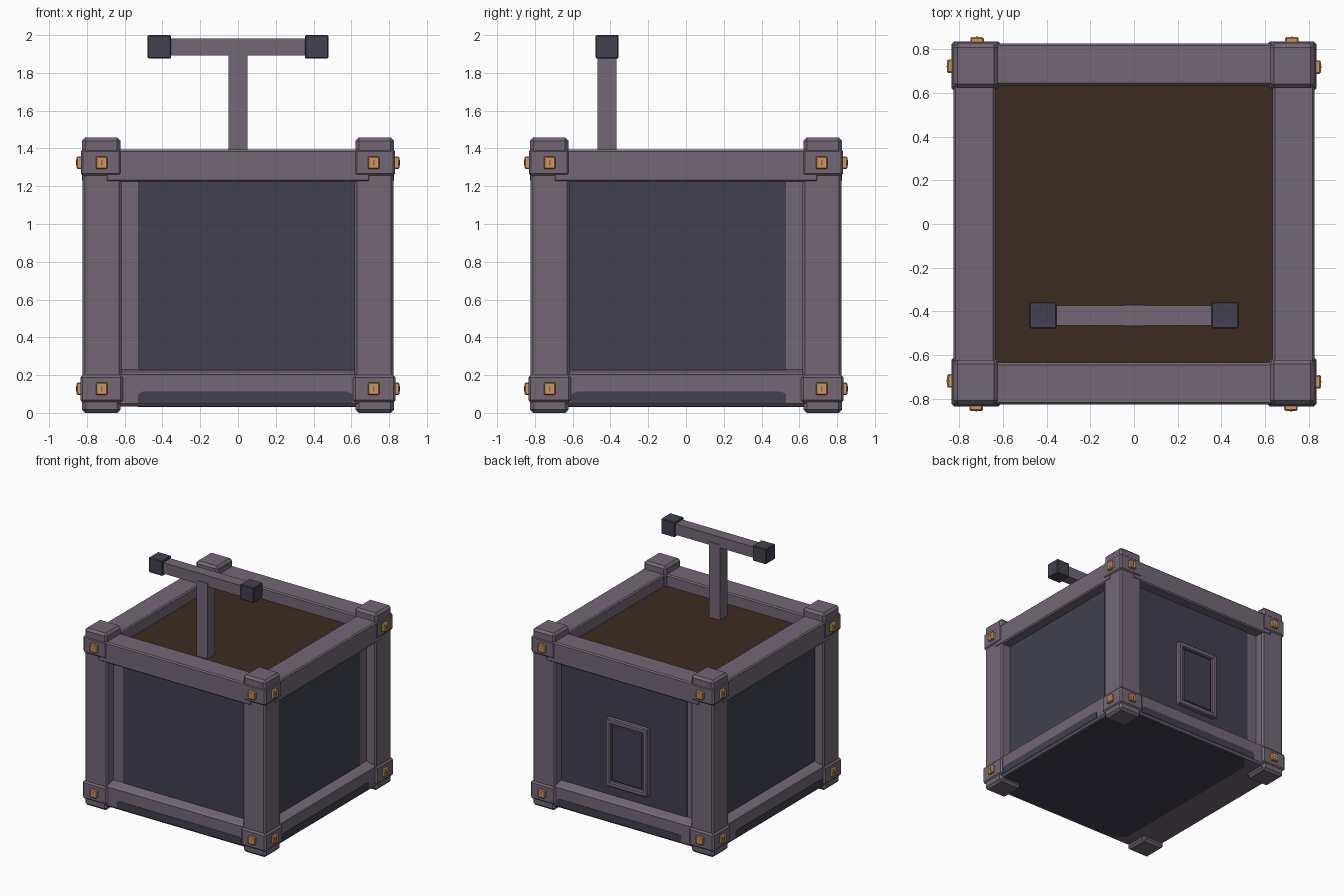
import bpy, bmesh
from math import pi
from mathutils import Matrix

if "Cube" in bpy.data.objects:
    bpy.data.objects.remove(bpy.data.objects["Cube"])


def mat(name, rgb):
    m = bpy.data.materials.new(name)
    m.diffuse_color = (*rgb, 1)
    m.use_nodes = True
    m.node_tree.nodes["Principled BSDF"].inputs["Base Color"].default_value = m.diffuse_color
    return m


PURPLE = mat("purple_metal", (0.172, 0.135, 0.18))
DARK = mat("dark_panel", (0.054, 0.053, 0.08))
BROWN = mat("brown_fill", (0.044, 0.025, 0.014))
GOLD = mat("brass_bolt", (0.6, 0.32, 0.11))
SLOT = mat("bolt_slot", (0.3, 0.14, 0.05))


def finish(bm, name, m, bevel=0.0, rot=0.0):
    bmesh.ops.recalc_face_normals(bm, faces=bm.faces)
    if bevel:
        bmesh.ops.bevel(bm, geom=bm.edges[:], offset=bevel, segments=1,
                        affect='EDGES', clamp_overlap=True)
    if rot:
        bmesh.ops.rotate(bm, verts=bm.verts, cent=(0, 0, 0),
                         matrix=Matrix.Rotation(rot, 3, 'Z'))
    me = bpy.data.meshes.new(name)
    bm.to_mesh(me)
    bm.free()
    me.materials.append(m)
    ob = bpy.data.objects.new(name, me)
    bpy.context.collection.objects.link(ob)
    return ob


def box(name, x, y, z, m, bevel=0.0, rot=0.0):
    """Box from (min, max) ranges, optionally turned about the z axis."""
    bm = bmesh.new()
    bmesh.ops.create_cube(bm, size=1)
    for v in bm.verts:
        v.co = [(r[0] + r[1]) / 2 + c * (r[1] - r[0]) for r, c in zip((x, y, z), v.co)]
    return finish(bm, name, m, bevel, rot)


def prism(name, pts, axis, lo, hi, m, rot=0.0):
    """Extrude a 2D outline along an axis: X uses (y, z), Y uses (x, z), Z uses (x, y)."""
    def place(p, t):
        return {'X': (t, p[0], p[1]), 'Y': (p[0], t, p[1]), 'Z': (p[0], p[1], t)}[axis]
    bm = bmesh.new()
    a = [bm.verts.new(place(p, lo)) for p in pts]
    b = [bm.verts.new(place(p, hi)) for p in pts]
    bm.faces.new(a)
    bm.faces.new(b)
    n = len(pts)
    for i in range(n):
        bm.faces.new((a[i], a[(i + 1) % n], b[(i + 1) % n], b[i]))
    return finish(bm, name, m, 0, rot)


# inner body and the brown filling on top
box("body_core", (-0.738, 0.738), (-0.738, 0.738), (0.04, 1.25), PURPLE)
box("brown_filling", (-0.66, 0.66), (-0.66, 0.66), (1.23, 1.3), BROWN)

# corner posts, blocks, caps and feet
for sx in (-1, 1):
    for sy in (-1, 1):
        def corner(name, a, b, z, bevel):
            box(name, sorted((sx * a, sx * b)), sorted((sy * a, sy * b)), z, PURPLE, bevel)
        corner("corner_post", 0.617, 0.822, (0.15, 1.3), 0.012)
        corner("top_corner_block", 0.617, 0.832, (1.255, 1.395), 0.012)
        corner("top_corner_cap", 0.622, 0.826, (1.37, 1.458), 0.018)
        corner("bottom_corner_block", 0.61, 0.835, (0.055, 0.2), 0.012)
        corner("corner_foot", 0.622, 0.826, (0.0, 0.08), 0.018)

# four sides: beams, bolts
rail = [(-0.82, 0.05), (-0.82, 0.203), (-0.808, 0.212), (-0.735, 0.23),
        (-0.62, 0.23), (-0.62, 0.035), (-0.805, 0.035)]
for i, side in enumerate(("front", "right", "back", "left")):
    r = i * pi / 2
    box(side + "_top_beam", (-0.7, 0.7), (-0.826, -0.635), (1.222, 1.394), PURPLE, 0.01, r)
    prism(side + "_bottom_beam", rail, 'X', -0.7, 0.7, PURPLE, r)
    for x in (-0.722, 0.718):
        for z in (0.128, 1.324):
            box(side + "_bolt", (x - 0.031, x + 0.031), (-0.855, -0.81),
                (z - 0.033, z + 0.033), GOLD, 0.006, r)
            box(side + "_bolt_slot", (x - 0.004, x + 0.004), (-0.857, -0.85),
                (z - 0.015, z + 0.015), SLOT, 0, r)

    # dark wall panel and lower strip, off-centre toward +x and -y
    lo, hi = ((-0.53, 0.625), (-0.625, 0.53), (-0.625, 0.53), (-0.53, 0.625))[i]
    box(side + "_wall_panel", (lo, hi), (-0.742, -0.736), (0.2, 1.24), DARK, 0, r)
    a, b = max(lo, -0.605), min(hi, 0.605)
    strip = [(a, 0.052), (b, 0.052), (b, 0.1), (b - 0.025, 0.112), (a + 0.025, 0.112), (a, 0.1)]
    prism(side + "_lower_strip", strip, 'Y', -0.823, -0.816, DARK, r)

# underside
box("underside", (-0.63, 0.63), (-0.63, 0.63), (0.035, 0.06), PURPLE)
under = [(-0.53, -0.7), (-0.46, -0.79), (0.79, -0.79), (0.79, 0.79), (-0.46, 0.79), (-0.53, 0.7)]
prism("underside_panel", under, 'Z', 0.03, 0.037, DARK)

# hatch on the back wall
HX, Z0, Z1, W = 0.19, 0.31, 0.87, 0.042
for s in (-1, 1):
    box("hatch_frame_side", sorted((s * HX, s * (HX - W))), (0.72, 0.78), (Z0, Z1), PURPLE, 0.008)
for z in (Z0, Z1 - W):
    box("hatch_frame_rail", (-HX + 0.02, HX - 0.02), (0.72, 0.779), (z, z + W), PURPLE, 0.008)
box("hatch_door", (-HX + W + 0.004, HX - W - 0.004), (0.72, 0.768),
    (Z0 + W + 0.004, Z1 - W - 0.004), DARK, 0.01)

# T-shaped handle
box("handle_stem", (-0.05, 0.05), (-0.468, -0.368), (1.25, 1.92), PURPLE)
box("handle_bar", (-0.4, 0.4), (-0.464, -0.372), (1.893, 1.983), PURPLE)
for s in (-1, 1):
    box("handle_grip", sorted((s * 0.355, s * 0.478)), (-0.478, -0.357), (1.876, 2.0), DARK, 0.005)
